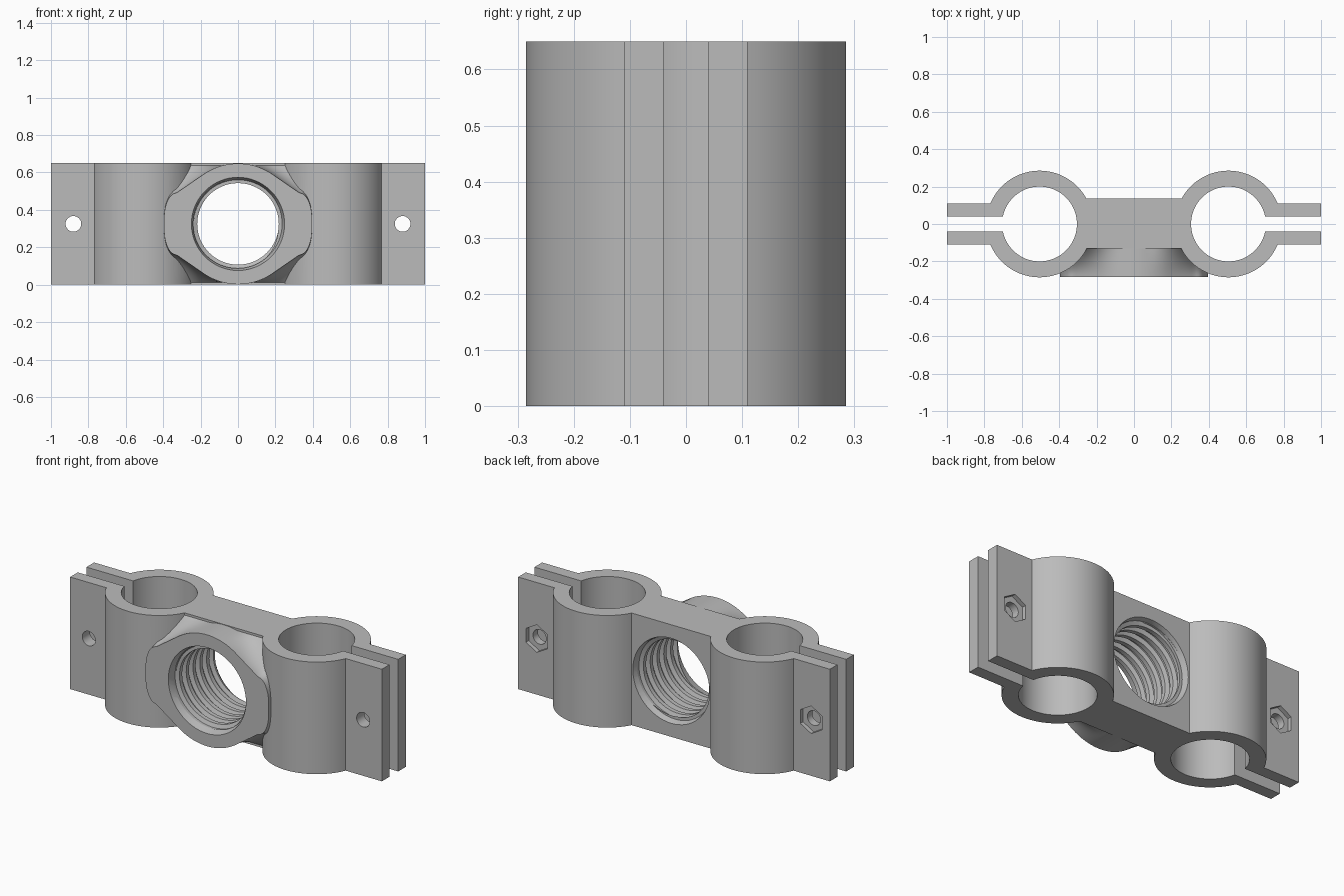
import bpy, bmesh, math
from mathutils import Matrix, Vector

cube = bpy.data.objects.get("Cube")
if cube:
    bpy.data.objects.remove(cube)

H, MID = 0.65, 0.325          # height and middle height
CX, R_OUT, R_IN = 0.505, 0.285, 0.2
FRONT = -0.283

grey = bpy.data.materials.new("plain grey")
grey.use_nodes = True
grey.diffuse_color = (0.5, 0.5, 0.5, 1)
grey.node_tree.nodes["Principled BSDF"].inputs["Base Color"].default_value = (0.5, 0.5, 0.5, 1)


def finish(name, bm):
    bmesh.ops.recalc_face_normals(bm, faces=bm.faces)
    mesh = bpy.data.meshes.new(name)
    bm.to_mesh(mesh)
    bm.free()
    mesh.materials.append(grey)
    ob = bpy.data.objects.new(name, mesh)
    bpy.context.collection.objects.link(ob)
    return ob


def cone(name, loc, r1, r2, depth, segs, along_y=False):
    """Cylinder or cone on z, or on y with r1 at the front end."""
    bm = bmesh.new()
    turn = Matrix.Rotation(-math.pi / 2, 4, 'X') if along_y else Matrix()
    bmesh.ops.create_cone(bm, cap_ends=True, segments=segs, radius1=r1, radius2=r2,
                          depth=depth, matrix=Matrix.Translation(loc) @ turn)
    return finish(name, bm)


def box(name, loc, size):
    bm = bmesh.new()
    bmesh.ops.create_cube(bm, size=1, matrix=Matrix.Translation(loc) @ Matrix.Diagonal((*size, 1)))
    return finish(name, bm)


def combine(target, tool, operation='DIFFERENCE'):
    mod = target.modifiers.new("join", 'BOOLEAN')
    mod.operation, mod.solver, mod.object = operation, 'EXACT', tool
    bpy.context.view_layer.objects.active = target
    bpy.ops.object.modifier_apply(modifier=mod.name)
    bpy.data.objects.remove(tool)


def arc(a0, a1, n=40):
    return [(CX + R_OUT * math.cos(a0 + (a1 - a0) * i / n),
             R_OUT * math.sin(a0 + (a1 - a0) * i / n)) for i in range(n + 1)]


# Body outline: two round clamps, bridge and end flanges
flange = math.asin(0.11 / R_OUT)
half = arc(-math.pi + math.asin(0.13 / R_OUT), -flange)
half += [(1, -0.11), (1, 0.11)]
half += arc(flange, math.pi - math.asin(0.135 / R_OUT))
outline = half + [(-x, y) for x, y in reversed(half)]
bm = bmesh.new()
face = bm.faces.new([bm.verts.new((x, y, 0)) for x, y in outline])
top = bmesh.ops.extrude_face_region(bm, geom=[face])
bmesh.ops.translate(bm, vec=(0, 0, H), verts=[v for v in top["geom"] if isinstance(v, bmesh.types.BMVert)])
body = finish("clamp_bracket", bm)


# Front boss: lens-shaped face flaring back into the clamps
def lens(x):
    x = abs(x)
    if x < 0.18:
        return math.sqrt(0.323 ** 2 - x * x)
    if x < 0.33:
        return 0.268 - (x - 0.18) * 0.69
    return 0.03 + 0.135 * math.sqrt(max(0, 1 - ((x - 0.33) / 0.065) ** 2))


xs = [0.395 * math.sin(math.pi / 2 * i / 28) for i in range(-28, 29)]
rings = []
bm = bmesh.new()
for step in range(13):
    t = min(step / 11, 1)
    y = FRONT + (-0.13 - FRONT) * t if step < 12 else -0.06
    upper = [(x, lens(x) + max(0, 0.312 - lens(x)) * t ** 2) for x in xs]
    loop = upper + [(x, -z) for x, z in reversed(upper)]
    rings.append([bm.verts.new((x, y, MID + z)) for x, z in loop])
for a, b in zip(rings, rings[1:]):
    for i in range(len(a)):
        j = (i + 1) % len(a)
        bm.faces.new((a[i], a[j], b[j], b[i]))
bm.faces.new(rings[0])
bm.faces.new(rings[-1])
combine(body, finish("boss", bm), 'UNION')

# Clamp bores, slots, bolt holes and nut pockets
for s in (-1, 1):
    combine(body, cone("bore", (s * CX, 0, MID), R_IN, R_IN, 1, 80))
    combine(body, box("slot", (s * 0.8, 0, MID), (0.59, 0.08, 1)))
    combine(body, cone("bolt_hole", (s * 0.88, 0, MID), 0.042, 0.042, 0.5, 32, True))
    combine(body, cone("nut_pocket", (s * 0.88, 0.13, MID), 0.08, 0.08, 0.09, 6, True))

# Helical thread through the middle
PITCH, SEGS, TURNS = 0.062, 64, 11
profile = [(0, 0.218), (0.4, 0.218), (0.55, 0.24), (0.85, 0.24)]
bm = bmesh.new()
rows = []
for k in range(TURNS):
    for frac, r in profile:
        row = []
        for i in range(SEGS + 1):
            a = 2 * math.pi * i / SEGS
            y = (k + frac + i / SEGS - TURNS / 2 - 0.5) * PITCH - 0.07
            row.append(bm.verts.new((r * math.cos(a), y, MID + r * math.sin(a))))
        rows.append(row)
for a, b in zip(rows, rows[1:]):
    for i in range(SEGS):
        bm.faces.new((a[i], a[i + 1], b[i + 1], b[i]))
bmesh.ops.remove_doubles(bm, verts=bm.verts, dist=0.0001)
ends = [bm.verts.new((0, y, MID)) for y in (-0.45, 0.31)]
for e in [e for e in bm.edges if e.is_boundary]:
    centre = ends[0] if e.verts[0].co.y < -0.07 else ends[1]
    bm.faces.new((e.verts[0], e.verts[1], centre))
combine(body, finish("thread", bm))

# Lead-in chamfers at both mouths of the thread
combine(body, cone("front_mouth", (0, FRONT + 0.01, MID), 0.257, 0.236, 0.08, 64, True))
combine(body, cone("rear_mouth", (0, 0.13, MID), 0.236, 0.254, 0.06, 64, True))

bpy.ops.object.select_all(action='DESELECT')
body.select_set(True)
bpy.context.view_layer.objects.active = body
bpy.ops.object.shade_smooth_by_angle(angle=math.radians(30))
